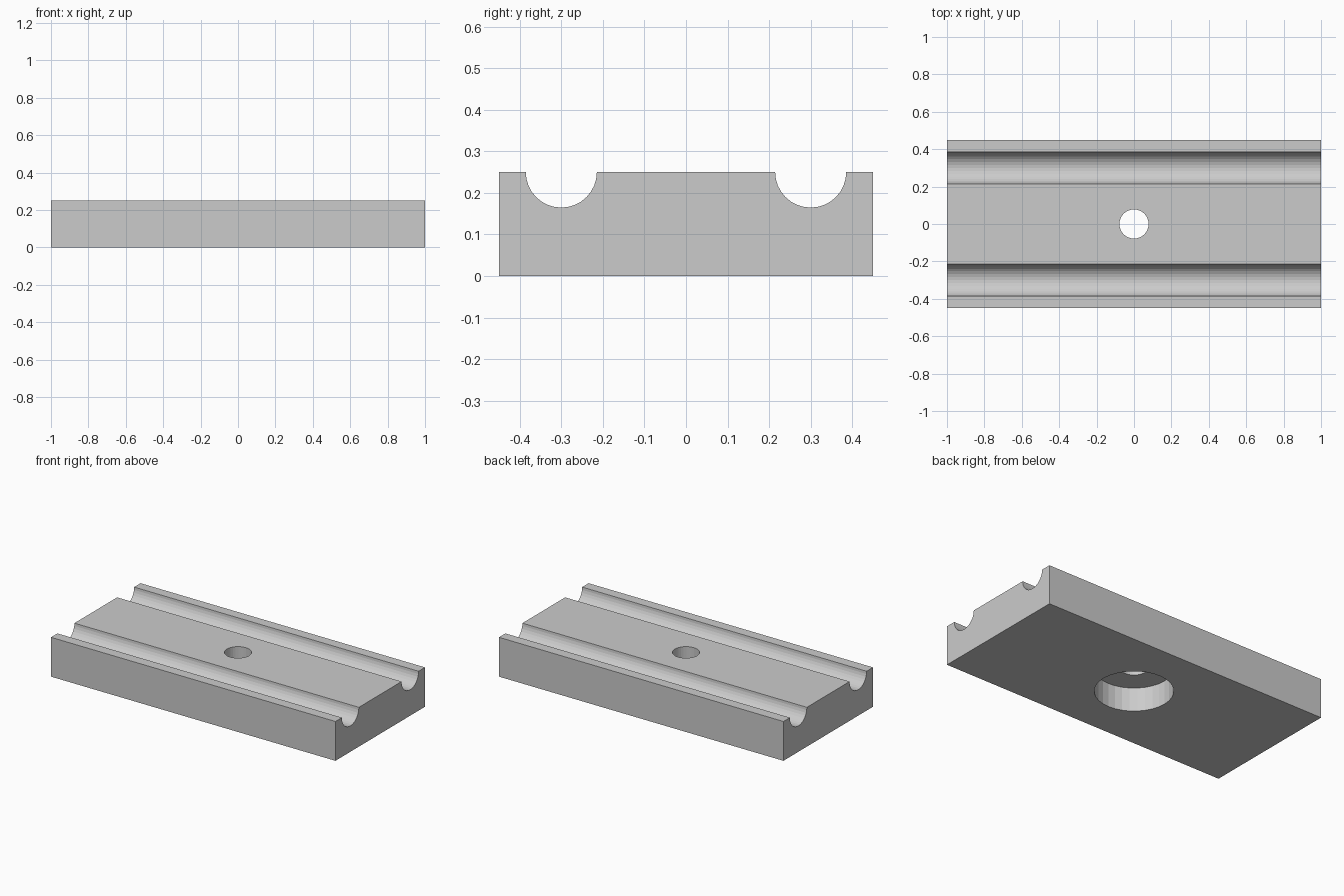
import bpy, bmesh, math

if "Cube" in bpy.data.objects:
    bpy.data.objects.remove(bpy.data.objects["Cube"])

L, W, H = 2.0, 0.9, 0.25
GROOVE_Y, GROOVE_R, SEG = 0.30, 0.0855, 16


def groove(cy):
    # half-round channel sunk in the top face, traced from +y to -y
    return [(cy + GROOVE_R * math.cos(math.pi * i / SEG),
             H - GROOVE_R * math.sin(math.pi * i / SEG)) for i in range(SEG + 1)]


def bore_cutter(name, radius, z0, z1):
    bpy.ops.mesh.primitive_cylinder_add(vertices=32, radius=radius, depth=z1 - z0,
                                        location=(0, 0, (z0 + z1) / 2))
    ob = bpy.context.object
    ob.name = name
    ob.hide_render = True
    return ob


# Grooved block: side profile extruded along x
profile = [(-W / 2, 0), (W / 2, 0), (W / 2, H)]
profile += groove(GROOVE_Y) + groove(-GROOVE_Y) + [(-W / 2, H)]
bm = bmesh.new()
face = bm.faces.new([bm.verts.new((-L / 2, y, z)) for y, z in profile])
ext = bmesh.ops.extrude_face_region(bm, geom=[face])
bmesh.ops.translate(bm, vec=(L, 0, 0),
                    verts=[v for v in ext["geom"] if isinstance(v, bmesh.types.BMVert)])
bmesh.ops.recalc_face_normals(bm, faces=bm.faces)
mesh = bpy.data.meshes.new("grooved_block")
bm.to_mesh(mesh)
bm.free()
block = bpy.data.objects.new("grooved_block", mesh)
bpy.context.collection.objects.link(block)

# Through hole and wide counterbore from below
for name, radius, z0, z1 in [("counterbore_cutter", 0.225, -0.1, 0.15),
                             ("hole_cutter", 0.078, 0.05, 0.40)]:
    cutter = bore_cutter(name, radius, z0, z1)
    mod = block.modifiers.new(name, 'BOOLEAN')
    mod.operation, mod.solver, mod.object = 'DIFFERENCE', 'EXACT', cutter
    bpy.context.view_layer.objects.active = block
    bpy.ops.object.modifier_apply(modifier=name)
    bpy.data.objects.remove(cutter, do_unlink=True)
